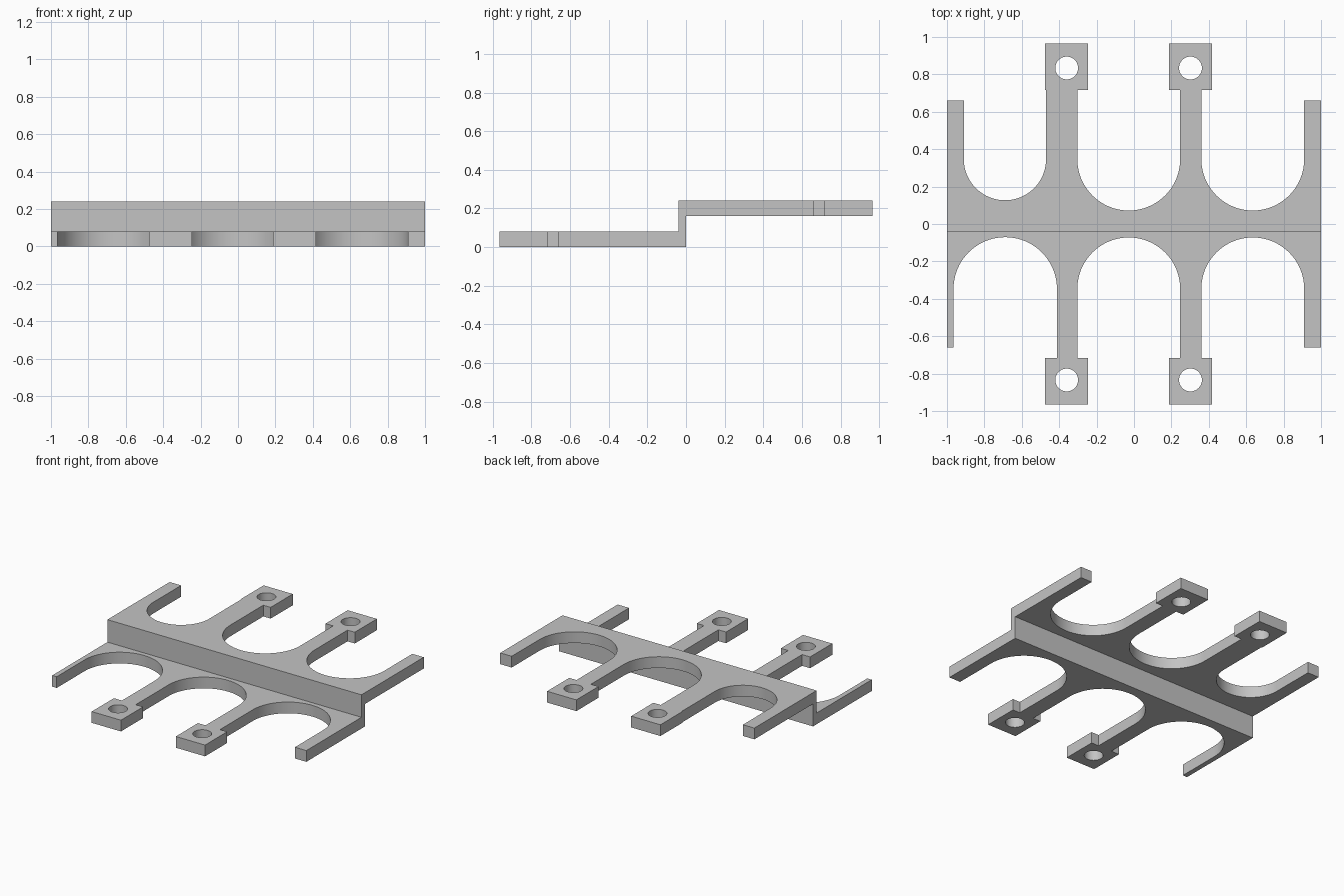
import bpy, bmesh
from math import sin, cos, pi, radians
from mathutils import Vector

cube = bpy.data.objects.get("Cube")
if cube:
    bpy.data.objects.remove(cube, do_unlink=True)

PLATE, TOP = 0.08, 0.24          # plate thickness, total height
ARM_Y, PAD_Y, END_Y = 0.66, 0.717, 0.966
ARCH_Y, HOLE_Y, HOLE_R = 0.347, 0.834, 0.061
PAD_X, PAD_HALF = (-0.36, 0.302), 0.115

gray = bpy.data.materials.new("plain gray")
gray.use_nodes = True
color = (0.55, 0.55, 0.55, 1)
gray.diffuse_color = color
gray.node_tree.nodes["Principled BSDF"].inputs["Base Color"].default_value = color


def prism(name, loops, offset):
    """Extrude closed point loops along the offset vector."""
    bm = bmesh.new()
    for loop in loops:
        face = bm.faces.new([bm.verts.new(p) for p in loop])
        result = bmesh.ops.extrude_face_region(bm, geom=[face], use_keep_orig=True)
        verts = [g for g in result["geom"] if isinstance(g, bmesh.types.BMVert)]
        bmesh.ops.translate(bm, verts=verts, vec=Vector(offset))
    bmesh.ops.recalc_face_normals(bm, faces=bm.faces)
    mesh = bpy.data.meshes.new(name)
    bm.to_mesh(mesh)
    bm.free()
    mesh.materials.append(gray)
    obj = bpy.data.objects.new(name, mesh)
    bpy.context.collection.objects.link(obj)
    return obj


def half_outline(side, arches):
    """Outline of one side from left to right: arms, arches and pads."""
    pts = [(-1, ARM_Y), (arches[0][0], ARM_Y)]
    for i, (x0, x1) in enumerate(arches):
        mid, r = (x0 + x1) / 2, (x1 - x0) / 2
        pts += [(mid - r * cos(pi * k / 40), ARCH_Y - r * sin(pi * k / 40))
                for k in range(41)]
        if i < len(PAD_X):
            a, b = PAD_X[i] - PAD_HALF, PAD_X[i] + PAD_HALF
            pts += [(x1, PAD_Y), (a, PAD_Y), (a, END_Y),
                    (b, END_Y), (b, PAD_Y), (arches[i + 1][0], PAD_Y)]
    pts += [(arches[-1][1], ARM_Y), (1, ARM_Y)]
    return [(x, side * y, -0.1) for x, y in pts]


def cut(obj, cutter, operation):
    cutter.hide_render = True
    mod = obj.modifiers.new(cutter.name, "BOOLEAN")
    mod.operation, mod.solver, mod.object = operation, "EXACT", cutter
    bpy.context.view_layer.objects.active = obj
    bpy.ops.object.modifier_apply(modifier=mod.name)
    bpy.data.objects.remove(cutter, do_unlink=True)


# Stepped sheet, wider than the finished bracket
step = [(-1.1, 0), (0, 0), (0, TOP - PLATE), (1.1, TOP - PLATE),
        (1.1, TOP), (-0.04, TOP), (-0.04, PLATE), (-1.1, PLATE)]
bracket = prism("stepped_bracket", [[(-1.1, y, z) for y, z in step]], (2.2, 0, 0))

# Trim to the plan outline
shared = [(-0.303, 0.247), (0.36, 0.91)]
back = half_outline(1, [(-0.91, -0.47)] + shared)
front = half_outline(-1, [(-0.965, -0.412)] + shared)
cut(bracket, prism("plan_outline", [back + front[::-1]], (0, 0, 0.5)), "INTERSECT")

# Bolt holes through the four pads
circles = [[(x + HOLE_R * cos(pi * k / 20), y + HOLE_R * sin(pi * k / 20), -0.1)
            for k in range(40)] for x in PAD_X for y in (-HOLE_Y, HOLE_Y)]
cut(bracket, prism("bolt_holes", circles, (0, 0, 0.5)), "DIFFERENCE")

bpy.ops.object.select_all(action="DESELECT")
bracket.select_set(True)
bpy.context.view_layer.objects.active = bracket
bpy.ops.object.shade_smooth_by_angle(angle=radians(30))
